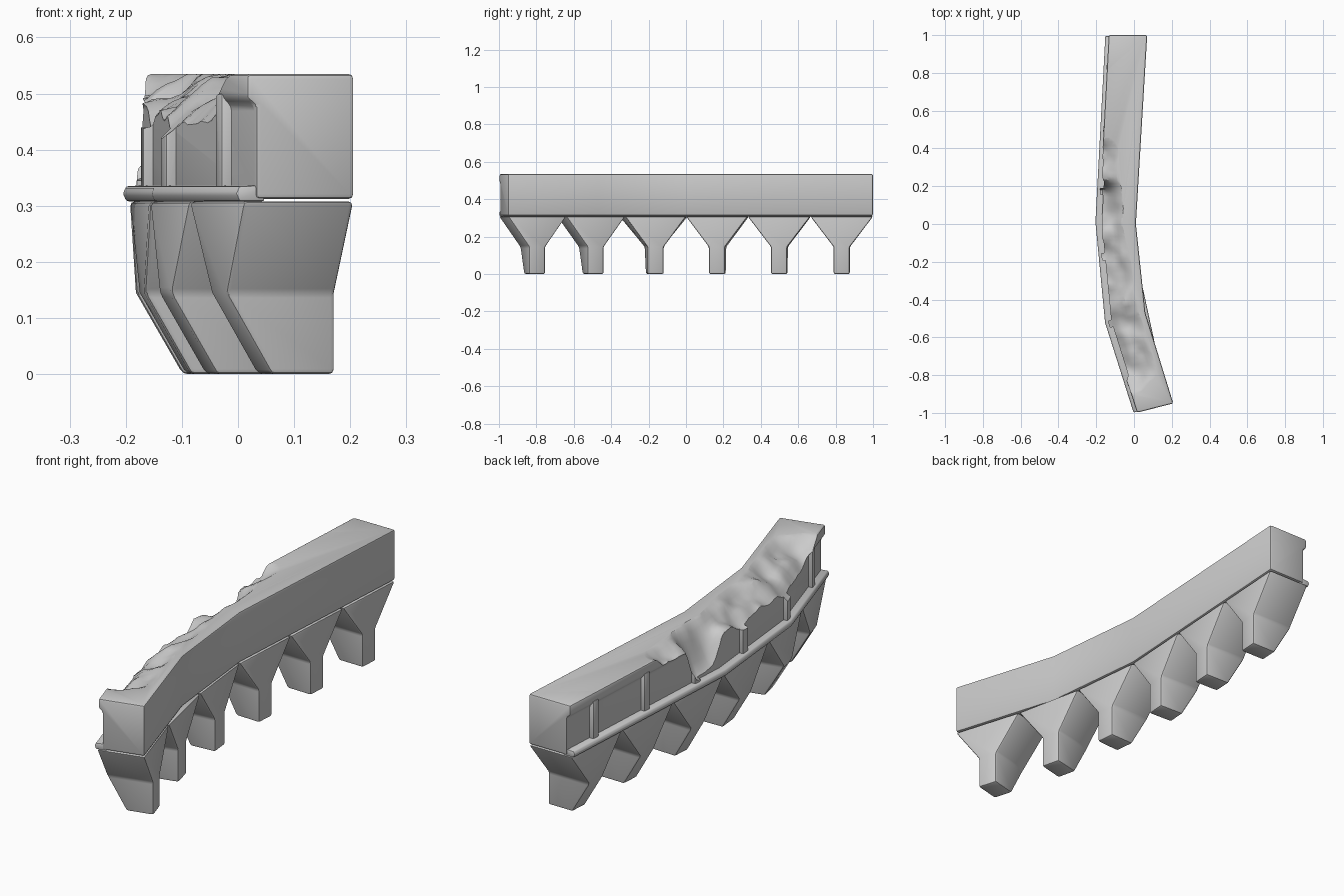
import bpy, bmesh, math
from mathutils import Vector, noise

if "Cube" in bpy.data.objects:
    bpy.data.objects.remove(bpy.data.objects["Cube"])

# Plan curve: s runs along the length, d = 0 is the plain face, d = 1 the ribbed face
S = [-0.95, -0.47, 0.0, 1.0]
R = [(0.208, -0.95), (0.06, -0.47), (0.01, 0.0), (0.07, 1.0)]
L = [(0.01, -1.0), (-0.142, -0.52), (-0.193, 0.01), (-0.14, 1.0)]


def P(s, d, z):
    i = max(k for k in range(3) if k == 0 or s >= S[k])
    t = (s - S[i]) / (S[i + 1] - S[i])
    a = Vector(R[i]).lerp(Vector(R[i + 1]), t)
    b = Vector(L[i]).lerp(Vector(L[i + 1]), t)
    p = a + (b - a) * d
    return (p.x, p.y, z)


def loft(name, rings, bevel=0.0, segs=2):
    """Closed solid through a list of equal-sized point rings."""
    bm = bmesh.new()
    rows = [[bm.verts.new(p) for p in r] for r in rings]
    n = len(rows[0])
    for a, b in zip(rows, rows[1:]):
        for i in range(n):
            j = (i + 1) % n
            bm.faces.new((a[i], a[j], b[j], b[i]))
    bm.faces.new(rows[0])
    bm.faces.new(rows[-1])
    bmesh.ops.recalc_face_normals(bm, faces=bm.faces)
    me = bpy.data.meshes.new(name)
    bm.to_mesh(me)
    bm.free()
    ob = bpy.data.objects.new(name, me)
    bpy.context.collection.objects.link(ob)
    if bevel:
        m = ob.modifiers.new("bevel", 'BEVEL')
        m.width, m.segments, m.limit_method = bevel, segs, 'ANGLE'
    return ob


def finish(ob, cutter=None):
    """Apply modifiers, then smooth shade by angle."""
    if cutter:
        m = ob.modifiers.new("break", 'BOOLEAN')
        m.operation, m.solver, m.object = 'DIFFERENCE', 'EXACT', cutter
    dg = bpy.context.evaluated_depsgraph_get()
    me = bpy.data.meshes.new_from_object(ob.evaluated_get(dg))
    ob.modifiers.clear()
    ob.data = me
    bpy.ops.object.select_all(action='DESELECT')
    ob.select_set(True)
    bpy.context.view_layer.objects.active = ob
    bpy.ops.object.shade_smooth_by_angle(angle=math.radians(30))


def smooth(a, b, x):
    t = min(1, max(0, (x - a) / (b - a)))
    return t * t * (3 - 2 * t)


# Broken top: (centre s, half length, depth, d where the slope begins)
DAMAGE = [(-0.62, 0.24, 0.10, 0.0), (-0.30, 0.24, 0.09, 0.1),
          (0.10, 0.13, 0.19, 0.30), (0.27, 0.20, 0.06, 0.45),
          (-0.05, 0.18, 0.06, 0.2)]


def height(s, d):
    drop = sum(dep * math.exp(-((s - c) / (w * 0.75)) ** 4) * smooth(d0, 1.05, d)
               for c, w, dep, d0 in DAMAGE)
    rough = noise.noise(Vector((s * 9, d * 2.2, 3.1))) * 0.035
    rough += noise.noise(Vector((s * 27, d * 5, 8.7))) * 0.008
    edge = 0.014 * smooth(0.85, 1.0, d) * max(0, noise.noise(Vector((s * 14, 0, 1))))
    return max(0.345, 0.541 - drop - edge * 2 + rough * min(1, drop / 0.03))


# Cutter whose underside is the broken surface
NS, ND = 110, 16
rings = []
for i in range(NS + 1):
    s = -0.99 + 2.03 * i / NS
    ds = [-0.1 + 1.35 * k / ND for k in range(ND + 1)]
    rings.append([P(s, d, height(s, d)) for d in ds] + [P(s, 1.25, 0.8), P(s, -0.1, 0.8)])
cutter = loft("break_cutter", rings)
cutter.hide_render = True

# Wall with slightly overhanging cap
prof = [(0, 0.312), (0, 0.535), (0.97, 0.535), (0.97, 0.492), (0.89, 0.478), (0.89, 0.312)]
wall = loft("wall", [[P(s, d, z) for d, z in prof] for s in S], 0.009)
finish(wall, cutter)

# Ledge along the ribbed face
led = [(0.8, 0.308), (0.8, 0.337), (1.03, 0.335), (1.06, 0.322), (1.03, 0.308)]
ledge = loft("ledge", [[P(s, d, z) for d, z in led] for s in [-0.945] + S[1:3] + [0.995]], 0.004)
finish(ledge)

# Teeth with one rib above each
bounds = [-0.95, -0.64, -0.325, 0.0, 0.33, 0.665, 1.0]
for k, (a, b) in enumerate(zip(bounds, bounds[1:])):
    c, h = (a + b) / 2, (b - a) / 2
    levels = [(0.308, h, 1.0), (0.145, 0.043, 0.98), (0.0, 0.043, 0.57)]
    tooth = loft(f"tooth_{k + 1}", [[P(c - w, 0, z), P(c + w, 0, z), P(c + w, d, z), P(c - w, d, z)]
                                    for z, w, d in levels], 0.009)
    finish(tooth)
    rib = loft(f"rib_{k + 1}", [[P(c - 0.018, 0.8, z), P(c + 0.018, 0.8, z),
                                 P(c + 0.018, 0.98, z), P(c - 0.018, 0.98, z)]
                                for z in (0.325, 0.5)], 0.005)
    finish(rib, cutter)

bpy.data.objects.remove(cutter)
